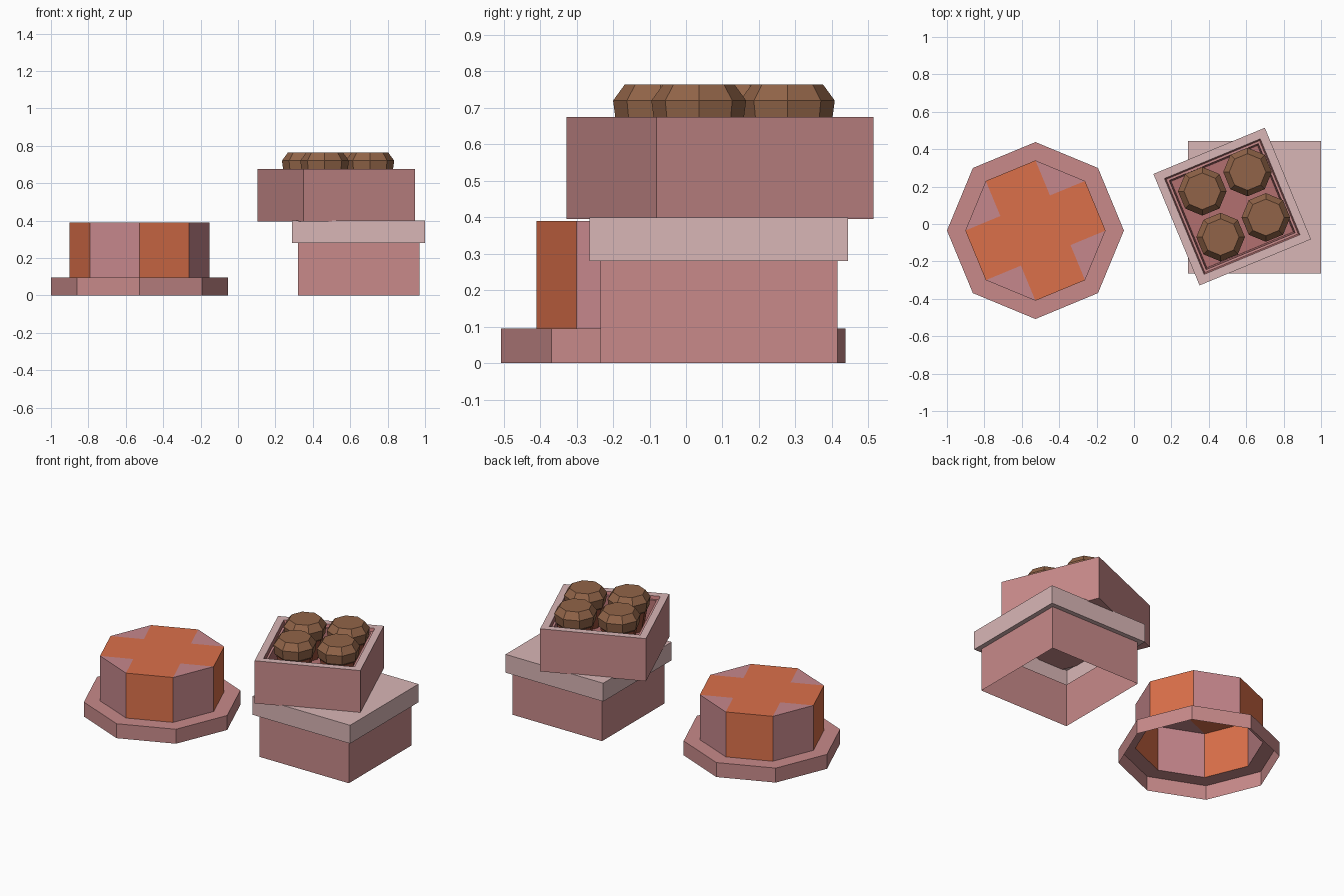
import bpy, bmesh
from math import sin, cos, pi, radians, sqrt

cube = bpy.data.objects.get("Cube")
if cube:
    bpy.data.objects.remove(cube)


def material(name, rgb):
    def lin(c):
        c /= 255
        return c / 12.92 if c < 0.04 else ((c + 0.055) / 1.055) ** 2.4
    col = tuple(lin(c) for c in rgb) + (1,)
    m = bpy.data.materials.new(name)
    m.use_nodes = True
    m.diffuse_color = col
    m.node_tree.nodes["Principled BSDF"].inputs["Base Color"].default_value = col
    return m


pink = material("dusty pink", (200, 138, 138))
mauve = material("mauve pink", (198, 135, 140))
light = material("pale pink", (217, 182, 182))
orange = material("burnt orange", (219, 112, 74))
brown = material("chocolate brown", (145, 100, 72))
liner = material("liner rose", (178, 112, 112))
rust = material("rust wrapper", (150, 78, 58))


def prism(name, center, sides, turn, profile, mats, start=False, end=False):
    """Stack polygon rings of (radius, z); mats gives a material per band."""
    bm = bmesh.new()
    rings = []
    for r, z in profile:
        rings.append([bm.verts.new((r * cos(turn + 2 * pi * i / sides),
                                    r * sin(turn + 2 * pi * i / sides), z))
                      for i in range(sides)])
    slots = list(dict.fromkeys(mats))
    for a, b, m in zip(rings, rings[1:], mats):
        for i in range(sides):
            j = (i + 1) % sides
            bm.faces.new((a[i], a[j], b[j], b[i])).material_index = slots.index(m)
    if start:
        bm.faces.new(rings[0][::-1]).material_index = slots.index(mats[0])
    if end:
        bm.faces.new(rings[-1]).material_index = slots.index(mats[-1])
    return finish(name, bm, center, slots)


def finish(name, bm, center, slots):
    me = bpy.data.meshes.new(name)
    bm.to_mesh(me)
    bm.free()
    ob = bpy.data.objects.new(name, me)
    ob.location = (center[0], center[1], 0)
    bpy.context.collection.objects.link(ob)
    for m in slots:
        me.materials.append(m)
    return ob


def square(width):
    return width / sqrt(2)


# Octagonal box, open underneath: wide brim and ribbon-striped walls
octo = (-0.527, -0.035)
R, TOP = 0.375, 0.39
prism("octagon_brim", octo, 8, 0,
      [(0.473, 0), (0.473, 0.095), (R, 0.095)], [pink, pink])
walls = prism("octagon_walls", octo, 8, 0, [(R, 0.095), (R, TOP)], [orange])
walls.data.materials.append(mauve)
for i, f in enumerate(walls.data.polygons):
    f.material_index = i % 2

# Octagon top: ribbon cross with four corner triangles
bm = bmesh.new()
rim = [bm.verts.new((R * cos(i * pi / 4), R * sin(i * pi / 4), TOP)) for i in range(8)]
notch_r = R * sin(pi / 8) * sqrt(2)
notch = [bm.verts.new((notch_r * cos(pi / 8 + pi / 4 + k * pi / 2),
                       notch_r * sin(pi / 8 + pi / 4 + k * pi / 2), TOP)) for k in range(4)]
bm.faces.new(notch)
for k in range(4):
    a, b, c = rim[2 * k], rim[2 * k + 1], rim[(2 * k + 2) % 8]
    bm.faces.new((a, b, notch[k], notch[k - 1]))
    bm.faces.new((b, c, notch[k])).material_index = 1
finish("octagon_ribbon_top", bm, octo, [orange, mauve])

# Square box, open underneath, with overhanging lid
box = (0.645, 0.09)
prism("square_box_base", box, 4, pi / 4,
      [(square(0.65), 0), (square(0.65), 0.28)], [pink])
prism("square_box_lid", box, 4, pi / 4,
      [(square(0.65), 0.28), (square(0.71), 0.28), (square(0.71), 0.4)],
      [light, light], end=True)

# Open tray turned on top of the lid
tray = (0.525, 0.093)
turn = radians(22.5)
prism("tray", tray, 4, pi / 4 + turn,
      [(square(0.645), 0.395), (square(0.645), 0.675), (square(0.555), 0.675),
       (square(0.54), 0.655), (square(0.515), 0.655), (square(0.50), 0.52)],
      [pink, light, liner, pink, liner], start=True, end=True)

# Four faceted chocolates in wrappers
for n, spot in enumerate([(0.365, 0.175), (0.607, 0.278), (0.705, 0.035), (0.463, -0.07)], 1):
    prism(f"chocolate_{n}", spot, 8, 0,
          [(0.09, 0.63), (0.122, 0.66), (0.13, 0.72), (0.098, 0.764)],
          [brown] * 3, start=True, end=True)
    prism(f"wrapper_{n}", spot, 8, 0, [(0.09, 0.52), (0.112, 0.65)], [rust])
